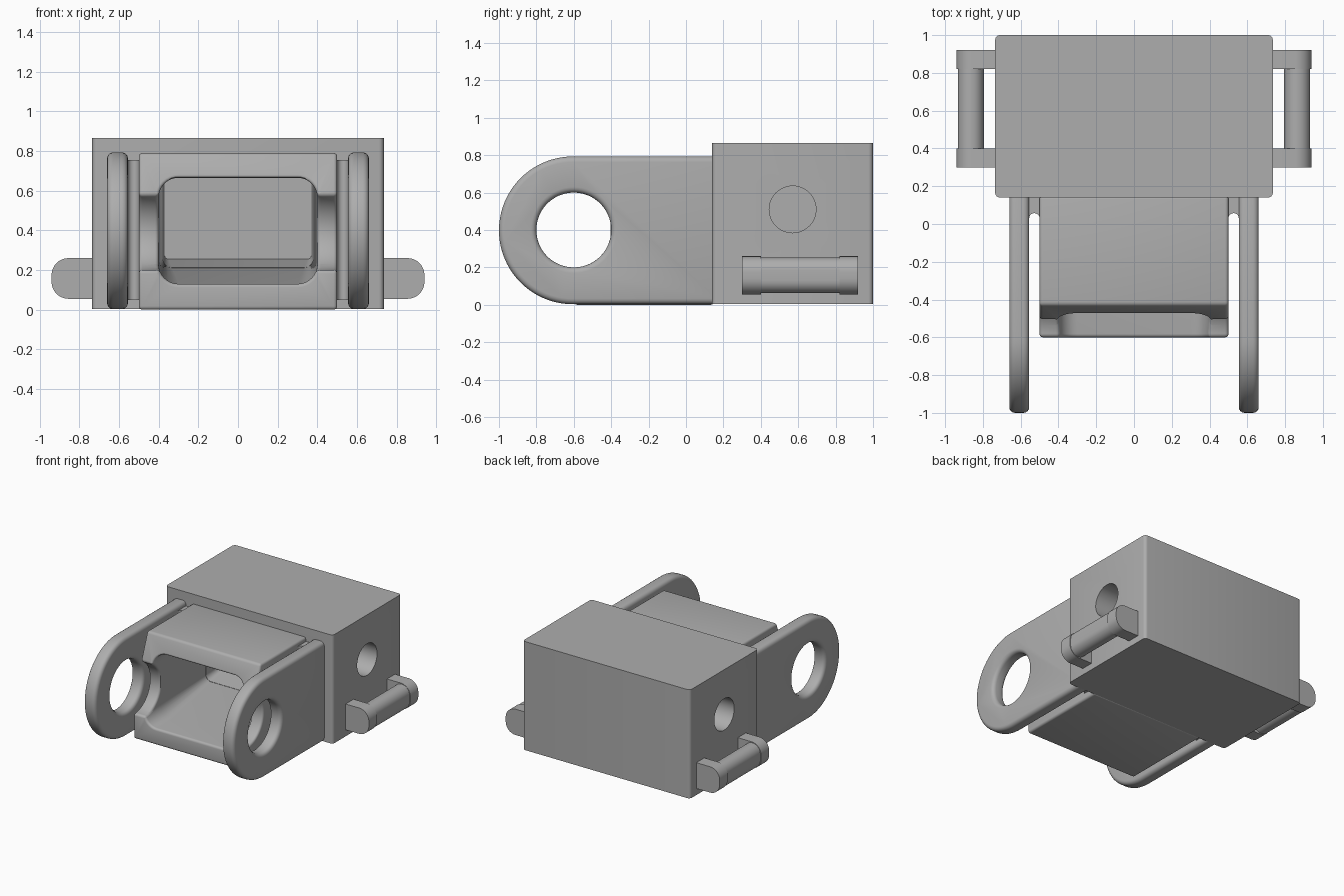
import bpy, bmesh
from math import sin, cos, pi, radians
from mathutils import Vector

if "Cube" in bpy.data.objects:
    bpy.data.objects.remove(bpy.data.objects["Cube"])

GREY = (0.42, 0.42, 0.42, 1)
grey = bpy.data.materials.new("plain grey")
grey.use_nodes = True
grey.diffuse_color = GREY
grey.node_tree.nodes["Principled BSDF"].inputs["Base Color"].default_value = GREY


def arc(cx, cy, r, start, end, n):
    """Points on an arc, angles in degrees."""
    angles = [radians(start + (end - start) * i / n) for i in range(n + 1)]
    return [(cx + r * cos(a), cy + r * sin(a)) for a in angles]


def rounded_rect(x0, x1, y0, y1, r, n=8):
    return (arc(x1 - r, y1 - r, r, 0, 90, n) + arc(x0 + r, y1 - r, r, 90, 180, n)
            + arc(x0 + r, y0 + r, r, 180, 270, n) + arc(x1 - r, y0 + r, r, 270, 360, n))


def loft(name, axis, rings):
    """Skin matching outlines, each given as (outline, position along axis)."""
    place = {"X": lambda a, b, d: (d, a, b),
             "Y": lambda a, b, d: (a, d, b),
             "Z": lambda a, b, d: (a, b, d)}[axis]
    bm = bmesh.new()
    loops = [[bm.verts.new(place(a, b, d)) for a, b in pts] for pts, d in rings]
    count = len(loops[0])
    bm.faces.new(loops[0])
    bm.faces.new(loops[-1])
    for low, high in zip(loops, loops[1:]):
        for i in range(count):
            j = (i + 1) % count
            bm.faces.new((low[i], low[j], high[j], high[i]))
    bmesh.ops.recalc_face_normals(bm, faces=bm.faces)
    mesh = bpy.data.meshes.new(name)
    bm.to_mesh(mesh)
    bm.free()
    mesh.materials.append(grey)
    obj = bpy.data.objects.new(name, mesh)
    bpy.context.collection.objects.link(obj)
    return obj


def prism(name, axis, pts, low, high):
    return loft(name, axis, [(pts, low), (pts, high)])


def finish(obj, cutters=(), bevel=0):
    """Cut, round the edges, apply and smooth."""
    for cutter in cutters:
        mod = obj.modifiers.new("cut", "BOOLEAN")
        mod.object = cutter
        mod.solver = "EXACT"
    if bevel:
        mod = obj.modifiers.new("round", "BEVEL")
        mod.width = bevel
        mod.segments = 4
        mod.limit_method = "ANGLE"
        mod.angle_limit = radians(40)
        mod.use_clamp_overlap = False
    bpy.ops.object.select_all(action="DESELECT")
    obj.select_set(True)
    bpy.context.view_layer.objects.active = obj
    for mod in list(obj.modifiers):
        bpy.ops.object.modifier_apply(modifier=mod.name)
    bpy.ops.object.shade_smooth_by_angle(angle=radians(30))


# Cutters: tapering front cavity, pivot hole and blind side holes
mouth = rounded_rect(-0.4, 0.4, 0.13, 0.665, 0.1)
back = rounded_rect(-0.37, 0.37, 0.255, 0.665, 0.02)
cavity = loft("cavity_cutter", "Y", [(mouth, -0.8), (mouth, -0.4), (back, 0.42)])
pivot = prism("pivot_cutter", "X", arc(-0.6, 0.4, 0.2, 0, 354, 59), -1, 1)
side_circle = arc(0.57, 0.51, 0.125, 0, 352.5, 47)
side_holes = [prism("side_hole_cutter", "X", side_circle, 0.36 * s, 0.9 * s) for s in (-1, 1)]
helpers = [cavity, pivot] + side_holes
for helper in helpers:
    helper.hide_render = True

# Main housing
housing = prism("housing", "Z", rounded_rect(-0.735, 0.735, 0.14, 1.0, 0.025, 4), 0.003, 0.865)
finish(housing, helpers[:1] + side_holes)

# Neck with sloping brow and round notches in its sides
neck_side = ([(0.15, 0), (0.15, 0.79), (-0.43, 0.79)]
             + arc(-0.6, 0.4, 0.2, 63, -90, 24) + [(-0.6, 0)])
neck = prism("neck", "X", neck_side, -0.5, 0.5)
finish(neck, [cavity], 0.018)

# Side arms, joining webs and side handles
arm_side = [(0.2, 0.003), (0.2, 0.793)] + arc(-0.605, 0.398, 0.395, 90, 270, 40)
web_top = [(0.49, 0.16), (0.49, 0.03)] + arc(0.5275, 0.03, 0.0275, 180, 0, 10) + [(0.565, 0.03), (0.565, 0.16)]
bracket_end = [(0.72, 0.055), (0.72, 0.26)] + arc(0.855, 0.175, 0.085, 90, 0, 8) + arc(0.855, 0.14, 0.085, 0, -90, 8)
bar_end = rounded_rect(0.795, 0.933, 0.062, 0.253, 0.068)
for side, s in (("left", 1), ("right", -1)):
    def mirrored(pts):
        return [(s * a, b) for a, b in pts]

    arm = prism(side + "_arm", "X", arm_side, 0.555 * s, 0.66 * s)
    finish(arm, [pivot], 0.03)
    finish(prism(side + "_web", "Z", mirrored(web_top), 0.05, 0.755))
    for where, y in (("front", 0.3), ("back", 0.82)):
        finish(prism(f"{side}_{where}_bracket", "Y", mirrored(bracket_end), y, y + 0.1))
    finish(prism(side + "_handle_bar", "Y", mirrored(bar_end), 0.38, 0.84))

for helper in helpers:
    bpy.data.objects.remove(helper)
